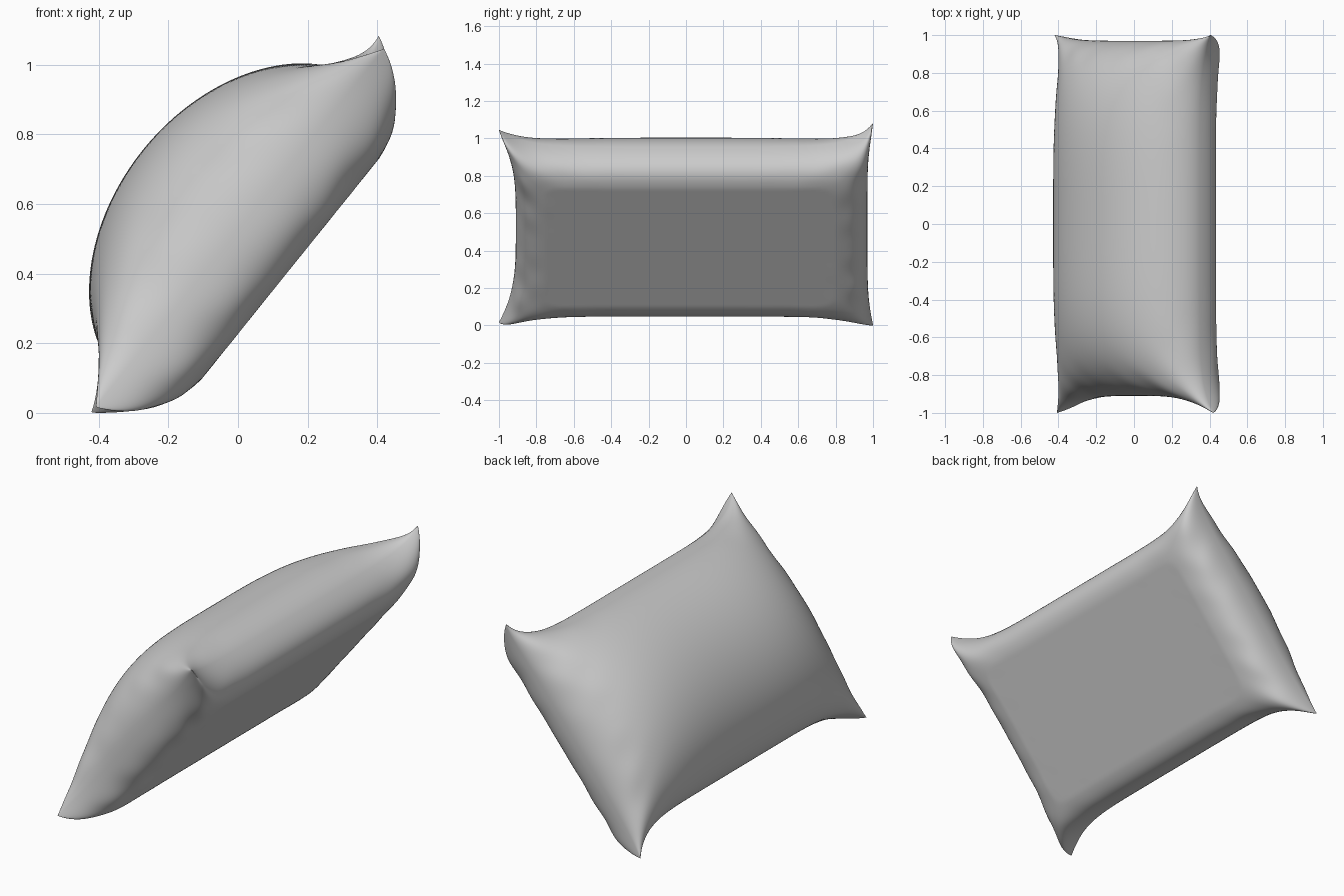
import bpy, bmesh, math
from mathutils import Vector

if "Cube" in bpy.data.objects:
    bpy.data.objects.remove(bpy.data.objects["Cube"])

NU, NV = 80, 120
ALONG = Vector((0.627, 0, 0.779))      # up the slope
OUT = Vector((-0.779, 0, 0.627))       # towards the plump side
CENTRE = Vector((0.005, 0, 0.545))


def dome(x, a, b):
    return max(0.0, 1 - abs(x) ** a) ** b


def pillow_point(s, t, side):
    # outline: edges pulled in, corners flared into points
    u = s * (0.545 + 0.115 * abs(t) ** 7)
    if t < 0:
        y = t * (0.91 + 0.09 * abs(s) ** 3.5)
    else:
        y = t * (0.97 + 0.03 * abs(s) ** 5)
    # plump upper side, flattened lower side
    if side > 0:
        h = 0.357 * dome(s, 2, 0.55) * dome(t, 4, 0.5)
    else:
        h = -0.187 * min(1, 1.03 * dome(s, 9, 0.42) * dome(t, 14, 0.42))
    # puckers fading away from the seam, strongest near the corners
    edge = max(abs(s) ** 10 * abs(t) ** 3, abs(t) ** 16 * abs(s) ** 0.5)
    h *= 1 + 0.10 * edge * math.sin(23 * t + 1.5 * s) * math.cos(17 * s + 2 * t)
    # scrunched back corners
    tip = abs(s) ** 14 * max(t, 0) ** 20
    u *= 1 + 0.03 * tip
    h += 0.035 * tip * max(s, 0)
    return CENTRE + ALONG * u + OUT * h + Vector((0, y, 0))


bm = bmesh.new()
for side in (1, -1):
    grid = [[bm.verts.new(pillow_point(math.sin(math.pi * (i / NU - 0.5)),
                                       math.sin(math.pi * (j / NV - 0.5)), side))
             for j in range(NV + 1)] for i in range(NU + 1)]
    for i in range(NU):
        for j in range(NV):
            bm.faces.new((grid[i][j], grid[i + 1][j], grid[i + 1][j + 1], grid[i][j + 1]))
bmesh.ops.remove_doubles(bm, verts=bm.verts, dist=0.00005)
bmesh.ops.recalc_face_normals(bm, faces=bm.faces)

# rest on the ground
low = min(v.co.z for v in bm.verts)
bmesh.ops.translate(bm, verts=bm.verts, vec=(0, 0, -low))

mesh = bpy.data.meshes.new("pillow")
bm.to_mesh(mesh)
bm.free()
pillow = bpy.data.objects.new("pillow", mesh)
bpy.context.collection.objects.link(pillow)
bpy.context.view_layer.objects.active = pillow
pillow.select_set(True)
bpy.ops.object.shade_smooth_by_angle(angle=math.radians(60))
